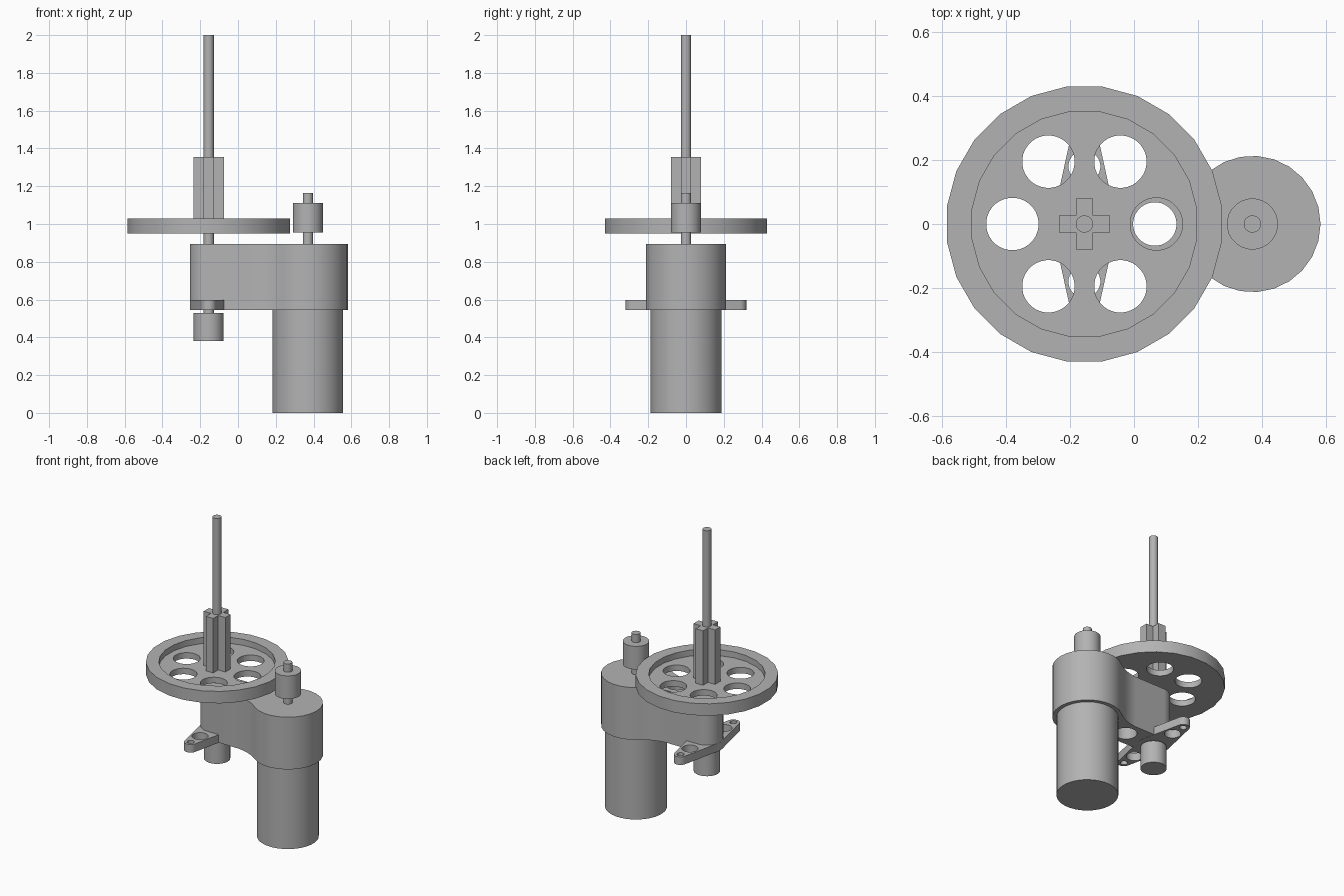
import bpy, bmesh
from math import sin, cos, radians, pi

if "Cube" in bpy.data.objects:
    bpy.data.objects.remove(bpy.data.objects["Cube"])

AXLE, MOTOR = -0.155, 0.37   # x of the two vertical axes

grey = bpy.data.materials.new("plain grey")
grey.use_nodes = True
grey.diffuse_color = (0.45, 0.45, 0.45, 1)
grey.node_tree.nodes["Principled BSDF"].inputs["Base Color"].default_value = grey.diffuse_color


def arc(cx, cy, r, a0, a1, n):
    """Points on an arc, angles in degrees."""
    angles = [radians(a0 + (a1 - a0) * i / n) for i in range(n + 1)]
    return [(cx + r * cos(a), cy + r * sin(a)) for a in angles]


def circle(cx, cy, r, n=32):
    half = 180 / n
    return arc(cx, cy, r, half, 360 + half, n)[:-1]


def solid(name, loops, z0, z1):
    """Extrude an outline, with any further loops as holes, from z0 to z1."""
    curve = bpy.data.curves.new(name, "CURVE")
    curve.dimensions = "2D"
    curve.fill_mode = "BOTH"
    curve.extrude = (z1 - z0) / 2
    for loop in loops:
        spline = curve.splines.new("POLY")
        spline.points.add(len(loop) - 1)
        for point, (x, y) in zip(spline.points, loop):
            point.co = (x, y, (z0 + z1) / 2 * 0, 1)
        spline.use_cyclic_u = True
    obj = bpy.data.objects.new(name, curve)
    bpy.context.collection.objects.link(obj)
    bpy.ops.object.select_all(action="DESELECT")
    bpy.context.view_layer.objects.active = obj
    obj.select_set(True)
    bpy.ops.object.convert(target="MESH")
    obj = bpy.context.view_layer.objects.active
    bm = bmesh.new()
    bm.from_mesh(obj.data)
    bmesh.ops.remove_doubles(bm, verts=bm.verts, dist=0.0001)
    bmesh.ops.translate(bm, verts=bm.verts, vec=(0, 0, (z0 + z1) / 2))
    bmesh.ops.recalc_face_normals(bm, faces=bm.faces)
    bm.to_mesh(obj.data)
    bm.free()
    obj.data.materials.clear()
    obj.data.materials.append(grey)
    bpy.ops.object.shade_smooth_by_angle(angle=radians(35))
    return obj


def rod(name, x, r, z0, z1, n=24):
    return solid(name, [circle(x, 0, r, n)], z0, z1)


# Motor and its output shaft with pinion
rod("motor", MOTOR, 0.188, 0, 0.55, 32)
rod("motor_shaft", MOTOR, 0.027, 0.89, 1.165)
rod("pinion", MOTOR, 0.08, 0.955, 1.11)

# Housing: two lobes joined by a concave waist, with a through hole
waist = arc(0.05, -0.4, 0.3, 90, 51.3, 8)
outline = (arc(AXLE, 0, 0.1, 90, 270, 14)[:-1] + waist
           + arc(MOTOR, 0, 0.213, -128.7, 128.7, 18)[1:-1]
           + [(x, -y) for x, y in reversed(waist)][:-1])
solid("housing", [outline, circle(0.065, 0, 0.068)], 0.545, 0.895)

# Mounting bracket: a tapered bar with two holes on each side
side = (arc(AXLE, 0, 0.1, -12.4, 12.4, 2)
        + arc(AXLE, 0.28, 0.04, 12.4, 167.6, 10))
opposite = [(2 * AXLE - x, -y) for x, y in side]
holes = [circle(AXLE, s * y, r, 24) for s in (1, -1) for y, r in ((0.18, 0.05), (0.28, 0.022))]
solid("bracket", [side + opposite] + holes, 0.544, 0.598)

# Axle with lower knob
rod("axle", AXLE, 0.027, 0.52, 2.0)
rod("lower_knob", AXLE, 0.08, 0.38, 0.53)

# Flywheel with six holes and a recessed face
holes = [circle(AXLE + 0.225 * cos(k * pi / 3), 0.225 * sin(k * pi / 3), 0.082) for k in range(6)]
wheel = solid("flywheel", [circle(AXLE, 0, 0.433, 24)] + holes, 0.95, 1.03)
cutter = rod("recess_cutter", AXLE, 0.354, 0.99, 1.1)
cutter.hide_render = True
cut = wheel.modifiers.new("recess", "BOOLEAN")
cut.operation = "DIFFERENCE"
cut.solver = "EXACT"
cut.object = cutter
bpy.context.view_layer.objects.active = wheel
bpy.ops.object.modifier_apply(modifier=cut.name)
bpy.data.objects.remove(cutter)
bpy.ops.object.select_all(action="DESELECT")
wheel.select_set(True)
bpy.ops.object.shade_smooth_by_angle(angle=radians(35))

# Cross-shaped hub standing on the flywheel
a, b = 0.08, 0.027
cross = []
for k in range(4):
    c, s = round(cos(k * pi / 2)), round(sin(k * pi / 2))
    cross += [(AXLE + x * c - y * s, x * s + y * c) for x, y in ((a, -b), (a, b), (b, b))]
solid("cross_hub", [cross], 0.98, 1.355)
